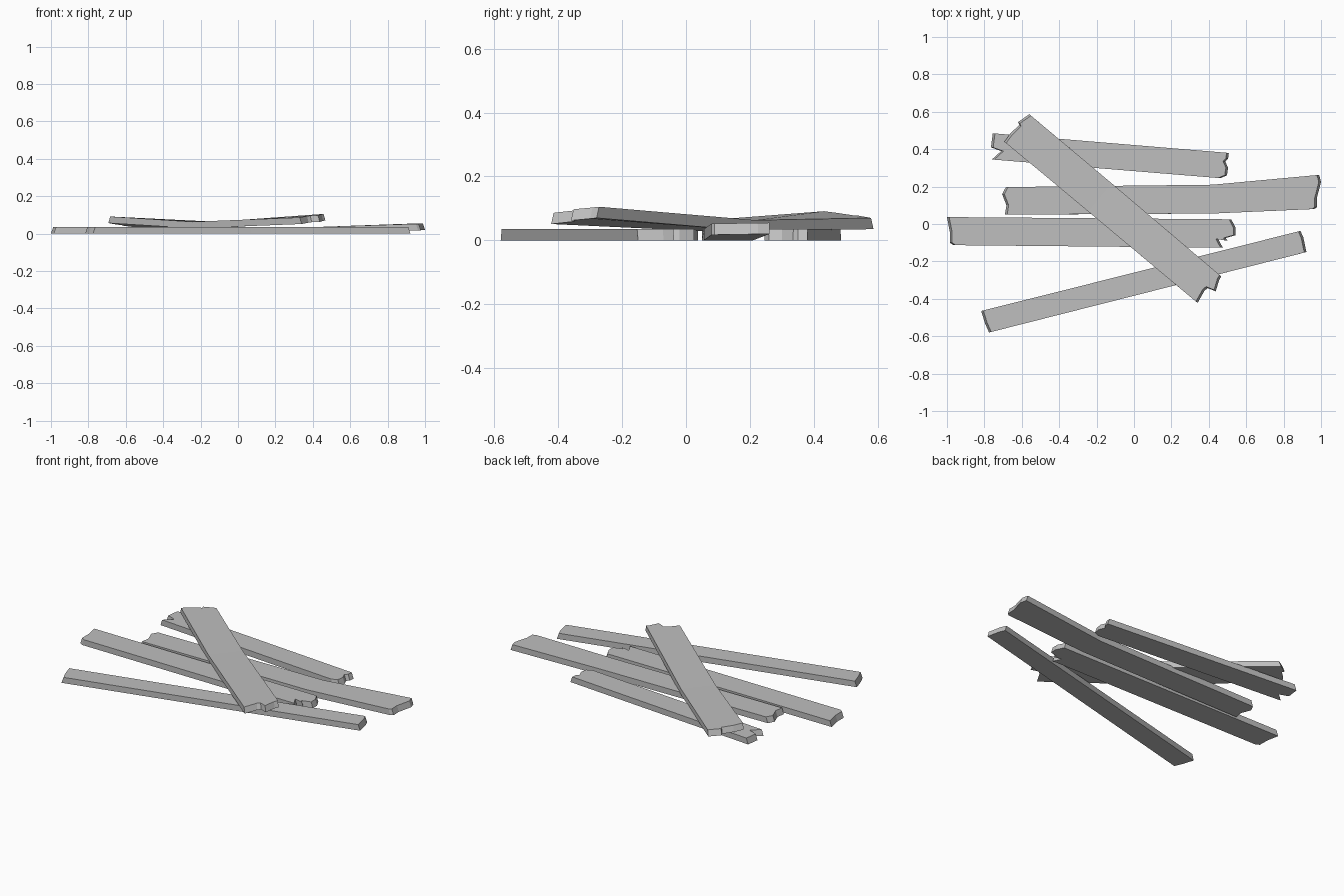
import bpy
import bmesh
from mathutils import Vector

cube = bpy.data.objects.get("Cube")
if cube:
    bpy.data.objects.remove(cube, do_unlink=True)

THICKNESS = 0.035
END_SLANT = 0.012

grey = bpy.data.materials.new("plain grey")
grey.use_nodes = True
colour = (0.52, 0.52, 0.52, 1)
grey.diffuse_color = colour
grey.node_tree.nodes["Principled BSDF"].inputs["Base Color"].default_value = colour


def end_heights(points, back_z, front_z):
    """Lift a broken end, tilting evenly from its back corner to its front corner."""
    across = points[-1] - points[0]
    result = []
    for p in points:
        t = (p - points[0]).dot(across) / across.length_squared
        result.append(Vector((p.x, p.y, back_z + (front_z - back_z) * t)))
    return result


def plank(name, left, right, fold=None, left_z=(0, 0), fold_z=0, right_z=(0, 0)):
    """Loft a board between two splintered ends, each listed from back to front."""
    left = [Vector(p) for p in left]
    right = [Vector(p) for p in right]
    if fold is None:
        fold = [(left[i] + right[i]) / 2 for i in (0, -1)]
    else:
        fold = [Vector(p) for p in fold]
    along = (right[0] - left[0]).normalized().to_3d() * END_SLANT
    left = end_heights(left, *left_z)
    right = end_heights(right, *right_z)
    fold = end_heights(fold, fold_z, fold_z)

    bm = bmesh.new()
    up = Vector((0, 0, THICKNESS))

    def pair(points, inset):
        return [(bm.verts.new(p), bm.verts.new(p + up + inset)) for p in points]

    lefts = pair(left, along)
    rights = pair(right, -along)
    back, front = pair(fold, Vector((0, 0, 0)))

    # Top and underside, split at the fold
    for layer in (0, 1):
        bm.faces.new([v[layer] for v in lefts + [front, back]])
        bm.faces.new([v[layer] for v in rights + [front, back]])

    # Long sides and broken ends
    loop = lefts + [front] + rights[::-1] + [back]
    for a, b in zip(loop, loop[1:] + loop[:1]):
        bm.faces.new((a[0], b[0], b[1], a[1]))
    bmesh.ops.recalc_face_normals(bm, faces=bm.faces)

    mesh = bpy.data.meshes.new(name)
    bm.to_mesh(mesh)
    bm.free()
    mesh.materials.append(grey)
    obj = bpy.data.objects.new(name, mesh)
    bpy.context.collection.objects.link(obj)
    return obj


# Flat boards lying on the ground
plank("back_plank",
      left=[(-.755, .485), (-.765, .41), (-.71, .39), (-.76, .345)],
      right=[(.507, .38), (.503, .35), (.488, .335), (.503, .3), (.497, .26), (.462, .245)])

plank("middle_plank",
      left=[(-1, .037), (-.985, -.04), (-.985, -.1), (-.965, -.113)],
      right=[(.52, .025), (.543, -.02), (.543, -.06), (.49, -.075),
             (.5, -.088), (.45, -.08), (.475, -.127)])

plank("front_plank",
      left=[(-.817, -.465), (-.797, -.53), (-.775, -.58)],
      right=[(.89, -.037), (.905, -.07), (.922, -.15)])

# Board whose far end is bent upwards
plank("bent_plank",
      left=[(-.685, .197), (-.705, .16), (-.682, .1), (-.69, .05)],
      right=[(.99, .262), (1, .225), (.978, .14), (.978, .09), (.963, .08)],
      fold=[(.42, .21), (.42, .056)], right_z=(.02, .017))

# Sagging board laid across the others
plank("crossing_plank",
      left=[(-.56, .587), (-.62, .545), (-.613, .53), (-.66, .485), (-.693, .44)],
      right=[(.467, -.28), (.455, -.3), (.437, -.36), (.395, -.343),
             (.378, -.355), (.34, -.422)],
      fold=[(-.12, .218), (-.245, .067)],
      left_z=(.035, .056), fold_z=.028, right_z=(.07, .051))
